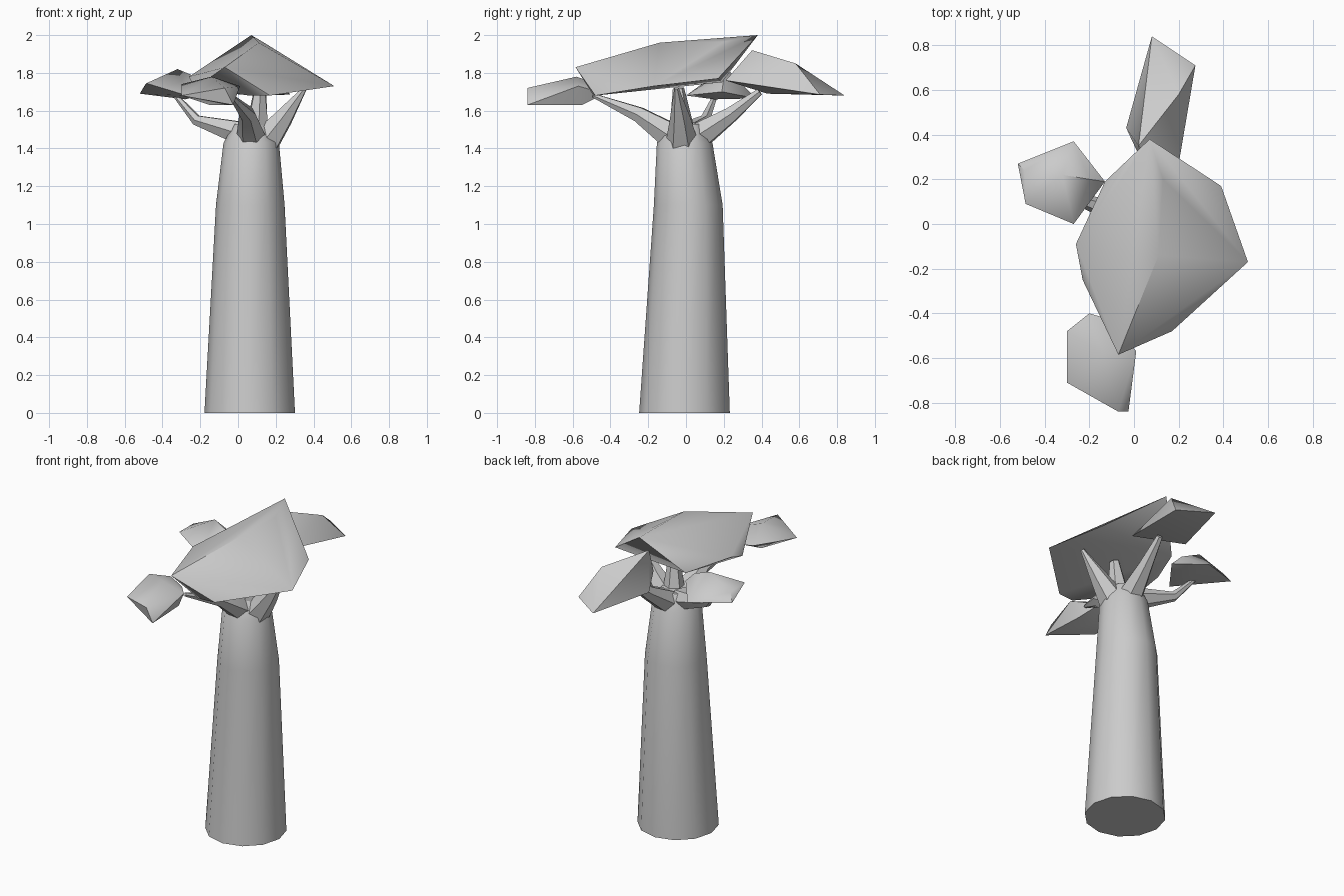
import bpy, bmesh, math
from mathutils import Vector

if "Cube" in bpy.data.objects:
    bpy.data.objects.remove(bpy.data.objects["Cube"])


def finish(name, bm, angle):
    bmesh.ops.recalc_face_normals(bm, faces=bm.faces)
    me = bpy.data.meshes.new(name)
    bm.to_mesh(me)
    bm.free()
    ob = bpy.data.objects.new(name, me)
    bpy.context.collection.objects.link(ob)
    bpy.ops.object.select_all(action='DESELECT')
    ob.select_set(True)
    bpy.context.view_layer.objects.active = ob
    bpy.ops.object.shade_smooth_by_angle(angle=math.radians(angle))
    return ob


def tube(name, path, sides, upright=False):
    """Tapered limb: path rows are x, y, z, radius."""
    bm = bmesh.new()
    pts = [Vector(p[:3]) for p in path]
    rings = []
    for i, p in enumerate(pts):
        d = pts[min(i + 1, len(pts) - 1)] - pts[max(i - 1, 0)]
        if upright:
            d = Vector((0, 0, 1))
        u = d.cross(Vector((0, 1, 0)) if upright else Vector((0, 0, 1))).normalized()
        v = d.cross(u).normalized()
        r = path[i][3]
        rings.append([bm.verts.new(p + r * (math.cos(t) * u + math.sin(t) * v))
                      for t in (2 * math.pi * k / sides for k in range(sides))])
    for a, b in zip(rings, rings[1:]):
        for k in range(sides):
            n = (k + 1) % sides
            bm.faces.new((a[k], a[n], b[n], b[k]))
    bm.faces.new(rings[0])
    bm.faces.new(rings[-1])
    return finish(name, bm, 50)


def clump(name, corners):
    """Faceted leaf mass: hull around a few corner points."""
    bm = bmesh.new()
    for c in corners:
        bm.verts.new(c)
    res = bmesh.ops.convex_hull(bm, input=bm.verts)
    inner = [g for g in res['geom_interior'] if isinstance(g, bmesh.types.BMVert)]
    bmesh.ops.delete(bm, geom=inner, context='VERTS')
    return finish(name, bm, 50)


# Trunk
tube("trunk", [(.062, -.008, 0, .24), (.065, .012, 1.1, .182),
               (.07, -.007, 1.43, .147), (.07, 0, 1.53, .09)], 12, True)

# Branches
tube("branch_right", [(.13, -.02, 1.42, .09), (.24, -.03, 1.56, .055), (.355, -.05, 1.72, .012)], 6)
tube("branch_left", [(.02, .02, 1.48, .07), (-.22, .1, 1.55, .03), (-.34, .16, 1.69, .012)], 6)
tube("branch_front", [(.07, -.07, 1.46, .08), (.05, -.25, 1.58, .045), (-.04, -.49, 1.68, .012)], 6)
tube("branch_back", [(.08, .06, 1.46, .08), (.11, .24, 1.58, .045), (.13, .39, 1.70, .02)], 6)
tube("branch_middle", [(.1, -.02, 1.48, .07), (.115, -.04, 1.72, .03)], 6)

# Leaf masses
clump("main_canopy", [
    (.07, .38, 2), (.11, -.14, 1.96), (.13, .2, 1.965), (.39, .17, 1.77), (.51, -.17, 1.73),
    (.17, -.48, 1.68), (.06, -.49, 1.68), (-.07, -.585, 1.83), (-.26, -.09, 1.78),
    (-.23, -.25, 1.72), (-.13, .19, 1.75)])
clump("back_canopy", [
    (.08, .84, 1.68), (.275, .71, 1.685), (.2, .58, 1.85), (.02, .35, 1.92),
    (-.035, .43, 1.69), (.19, .21, 1.76), (.03, .29, 1.76)])
clump("left_canopy", [
    (-.52, .27, 1.69), (-.27, .37, 1.665), (-.13, .19, 1.7), (-.27, 0, 1.68), (-.485, .09, 1.745),
    (-.49, .24, 1.74), (-.32, .22, 1.82), (-.2, .2, 1.77), (-.28, .15, 1.66)])
clump("front_canopy", [
    (-.07, -.84, 1.72), (-.025, -.84, 1.63), (-.3, -.71, 1.68), (-.3, -.48, 1.74),
    (.01, -.57, 1.73), (-.14, -.58, 1.78), (-.15, -.56, 1.63), (-.04, -.55, 1.63),
    (-.2, -.4, 1.72), (-.1, -.43, 1.69)])
